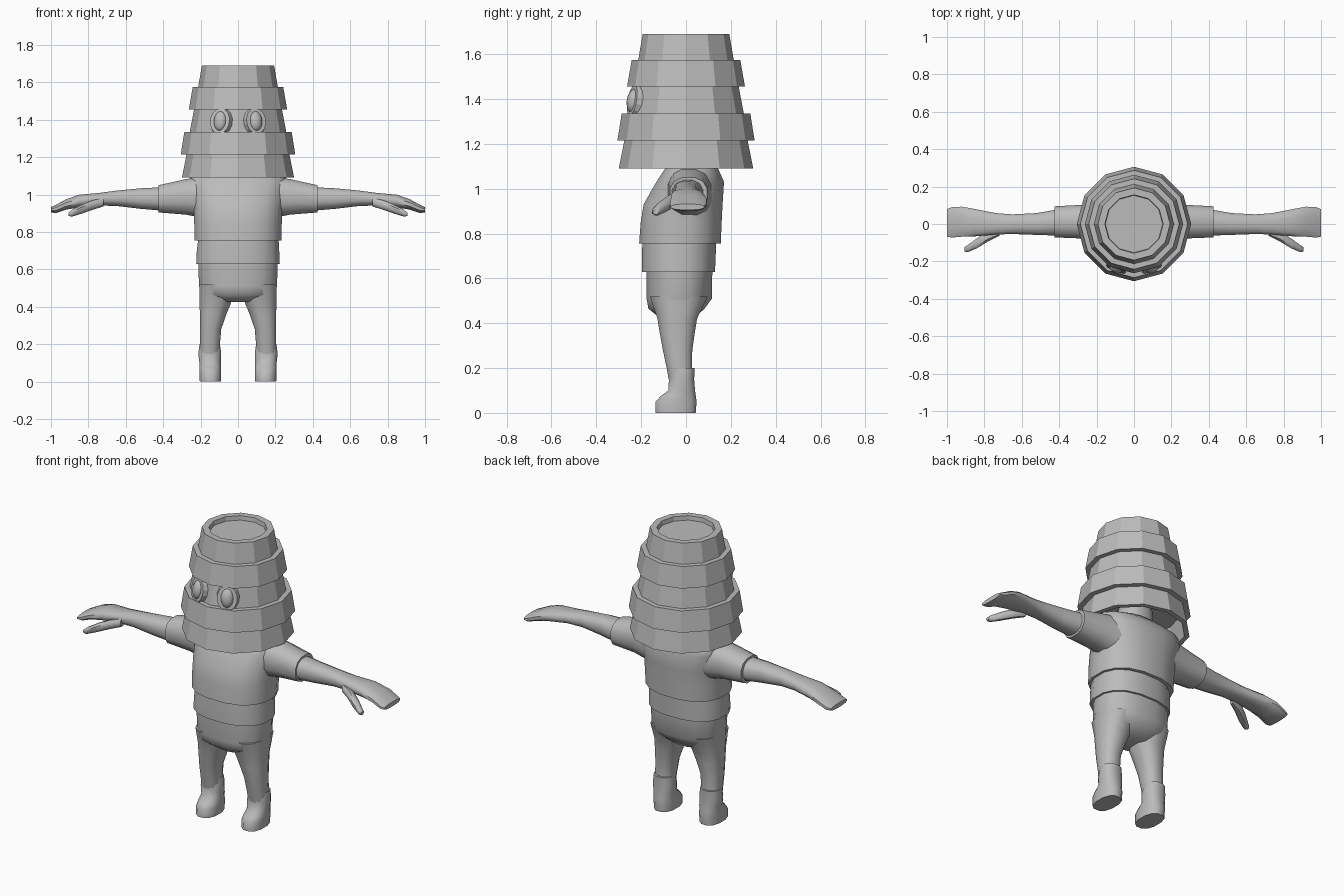
import bpy, bmesh, math
from mathutils import Matrix, Vector

grey = bpy.data.materials.new("plain grey")
grey.diffuse_color = (0.5, 0.5, 0.5, 1)


def finish(name, bm, smooth=None):
    bmesh.ops.recalc_face_normals(bm, faces=bm.faces)
    me = bpy.data.meshes.new(name)
    bm.to_mesh(me)
    bm.free()
    me.materials.append(grey)
    ob = bpy.data.objects.new(name, me)
    bpy.context.collection.objects.link(ob)
    if smooth:
        bpy.ops.object.select_all(action='DESELECT')
        ob.select_set(True)
        bpy.context.view_layer.objects.active = ob
        bpy.ops.object.shade_smooth_by_angle(angle=math.radians(smooth))
    return ob


def loft(name, rings, axis='z', n=12, power=2.4, smooth=50, mirror=False):
    """Skin rounded-box rings given as (station, u0, u1, v0, v1)."""
    for side in ((1, -1) if mirror else (1,)):
        bm = bmesh.new()
        loops = []
        for s, u0, u1, v0, v1 in rings:
            loop = []
            for i in range(n):
                a = 2 * math.pi * (i + 0.5) / n
                c, d = math.cos(a), math.sin(a)
                u = (u0 + u1) / 2 + (u1 - u0) / 2 * math.copysign(abs(c) ** (2 / power), c)
                v = (v0 + v1) / 2 + (v1 - v0) / 2 * math.copysign(abs(d) ** (2 / power), d)
                p = (u, v, s) if axis == 'z' else (s, u, v)
                loop.append(bm.verts.new((p[0] * side, p[1], p[2])))
            loops.append(loop)
        for a, b in zip(loops, loops[1:]):
            for i in range(n):
                j = (i + 1) % n
                bm.faces.new((a[i], a[j], b[j], b[i]))
        bm.faces.new(loops[0])
        bm.faces.new(loops[-1])
        prefix = ("left_" if side > 0 else "right_") if mirror else ""
        finish(prefix + name, bm, smooth)


# Barrel: stepped bands with a sunken lid and a hollow underside
profile = [(0, 1.21), (0.25, 1.21), (0.272, 1.09), (0.3, 1.09), (0.275, 1.215),
           (0.306, 1.215), (0.287, 1.335), (0.258, 1.335), (0.235, 1.455),
           (0.263, 1.455), (0.242, 1.575), (0.213, 1.575), (0.193, 1.69),
           (0.156, 1.69), (0.153, 1.665), (0, 1.665)]
bm = bmesh.new()
vs = [bm.verts.new((r, 0, z)) for r, z in profile]
es = [bm.edges.new(p) for p in zip(vs, vs[1:])]
bmesh.ops.spin(bm, geom=vs + es, cent=(0, 0, 0), axis=(0, 0, 1),
               angle=2 * math.pi, steps=12)
bmesh.ops.remove_doubles(bm, verts=bm.verts, dist=0.0005)
finish("barrel", bm)

# Eyes: tilted oval rims with bulging eyeballs
for side, label in ((1, "left"), (-1, "right")):
    ang = math.radians(22) * side
    place = Matrix.Rotation(ang, 4, 'Z') @ Matrix.Translation((0, -0.24, 1.39)) \
        @ Matrix.Rotation(math.radians(-10), 4, 'X')
    bm = bmesh.new()
    bmesh.ops.create_cone(bm, cap_ends=True, segments=14, radius1=0.066, radius2=0.056,
                          depth=0.04, matrix=place @ Matrix.Diagonal((1, 1, 1.25, 1))
                          @ Matrix.Rotation(math.pi / 2, 4, 'X'))
    finish(label + "_eye_rim", bm)
    bm = bmesh.new()
    bmesh.ops.create_uvsphere(bm, u_segments=14, v_segments=10, radius=1,
                              matrix=place @ Matrix.Translation((0, -0.012, 0))
                              @ Matrix.Diagonal((0.036, 0.03, 0.054, 1)))
    finish(label + "_eyeball", bm, 60)

# Shirt: upper body, then the waist section under its hem
loft("shirt", [(0.755, -0.235, 0.235, -0.212, 0.158), (0.85, -0.238, 0.238, -0.205, 0.162),
               (0.93, -0.24, 0.24, -0.192, 0.166), (1.03, -0.26, 0.26, -0.135, 0.172),
               (1.09, -0.262, 0.262, -0.095, 0.145), (1.125, -0.16, 0.16, -0.06, 0.11)], n=16)
loft("waist", [(0.628, -0.227, 0.227, -0.2, 0.132), (0.7, -0.224, 0.224, -0.2, 0.135),
               (0.77, -0.215, 0.22, -0.196, 0.138)], n=16)
loft("neck", [(1.08, -0.1, 0.1, -0.07, 0.1), (1.23, -0.09, 0.09, -0.08, 0.09)])

# Trousers: hips, legs and shoes
loft("hips", [(0.425, -0.1, 0.1, -0.12, 0.04), (0.465, -0.2, 0.2, -0.17, 0.085),
              (0.51, -0.212, 0.212, -0.178, 0.118), (0.65, -0.216, 0.216, -0.18, 0.12)], n=16)
loft("trouser_leg", [(0.13, 0.1, 0.205, -0.075, 0.032), (0.2, 0.095, 0.205, -0.088, 0.028),
                     (0.28, 0.088, 0.205, -0.105, 0.03), (0.36, 0.06, 0.206, -0.12, 0.042),
                     (0.42, 0.035, 0.208, -0.13, 0.052), (0.52, 0.01, 0.21, -0.165, 0.1)],
     mirror=True)
loft("shoe", [(0, 0.09, 0.206, -0.138, 0.046), (0.05, 0.088, 0.208, -0.138, 0.05),
              (0.075, 0.09, 0.208, -0.115, 0.046), (0.1, 0.09, 0.208, -0.08, 0.042),
              (0.15, 0.088, 0.214, -0.078, 0.038), (0.2, 0.095, 0.207, -0.07, 0.04)],
     mirror=True)

# Sleeves, arms, hands and thumbs
loft("sleeve", [(0.18, -0.085, 0.12, 0.87, 1.1), (0.28, -0.08, 0.105, 0.89, 1.085),
                (0.425, -0.074, 0.097, 0.902, 1.052)], axis='x', mirror=True)
loft("arm", [(0.38, -0.065, 0.085, 0.91, 1.042), (0.52, -0.06, 0.06, 0.922, 1.035),
             (0.65, -0.055, 0.053, 0.938, 1.022), (0.74, -0.058, 0.06, 0.94, 1.01),
             (0.85, -0.068, 0.082, 0.93, 1.0), (0.92, -0.07, 0.095, 0.918, 0.975),
             (0.975, -0.075, 0.092, 0.9, 0.945), (1.0, -0.07, 0.082, 0.905, 0.932)],
     axis='x', mirror=True)
loft("thumb", [(0.72, -0.065, -0.03, 0.935, 0.985), (0.78, -0.095, -0.04, 0.915, 0.97),
               (0.84, -0.132, -0.075, 0.895, 0.945), (0.89, -0.152, -0.112, 0.88, 0.918),
               (0.905, -0.148, -0.122, 0.885, 0.905)], axis='x', n=8, mirror=True)
